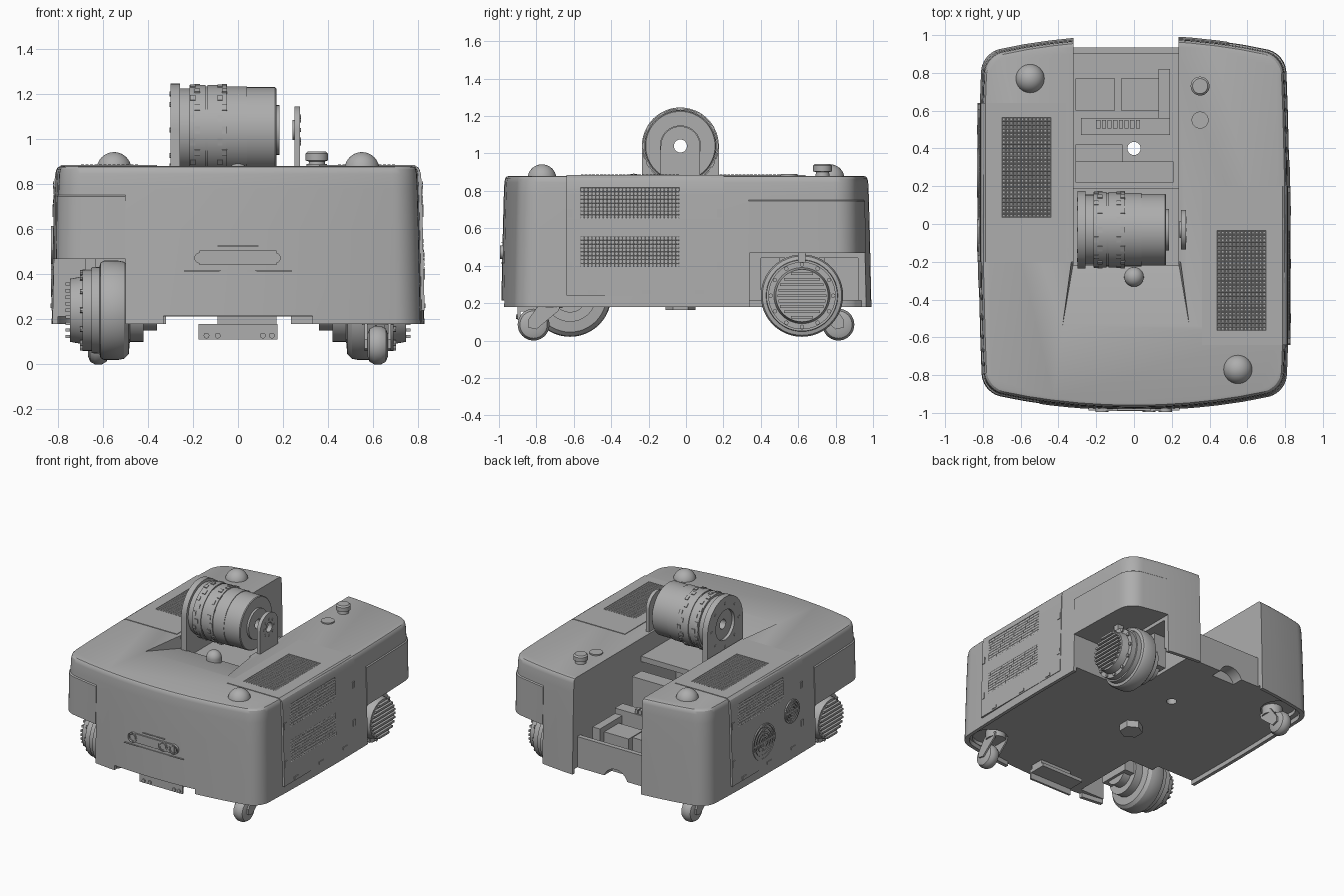
import bpy, bmesh
from math import pi, sin, cos, radians, sqrt
from mathutils import Matrix, Vector

if "Cube" in bpy.data.objects:
    bpy.data.objects.remove(bpy.data.objects["Cube"])

grey = bpy.data.materials.new("machine grey")
grey.use_nodes = True
grey.diffuse_color = (0.42, 0.42, 0.42, 1)
grey.node_tree.nodes["Principled BSDF"].inputs["Base Color"].default_value = (0.42, 0.42, 0.42, 1)

HERE = Matrix.Identity(4)
TURNED = Matrix.Rotation(pi, 4, 'Z')
AXES = {'X': HERE, 'Y': Matrix.Rotation(pi / 2, 4, 'Z'), 'Z': Matrix.Rotation(-pi / 2, 4, 'Y')}


def finish(bm, name, turn=HERE, fix=True):
    if fix:
        bmesh.ops.recalc_face_normals(bm, faces=bm.faces)
    bm.transform(turn)
    mesh = bpy.data.meshes.new(name)
    bm.to_mesh(mesh)
    bm.free()
    mesh.materials.append(grey)
    ob = bpy.data.objects.new(name, mesh)
    bpy.context.collection.objects.link(ob)
    return ob


def boxes(name, *dims, turn=HERE):
    bm = bmesh.new()
    for x0, x1, y0, y1, z0, z1 in dims:
        m = Matrix.Translation(((x0 + x1) / 2, (y0 + y1) / 2, (z0 + z1) / 2))
        bmesh.ops.create_cube(bm, size=1, matrix=m @ Matrix.Diagonal((x1 - x0, y1 - y0, z1 - z0, 1)))
    return finish(bm, name, turn)


def lathe(name, prof, axis='Z', loc=(0, 0, 0), turn=HERE, steps=40, closed=False):
    """Revolve (along axis, radius) pairs."""
    bm = bmesh.new()
    vs = [bm.verts.new((u, r, 0)) for u, r in prof]
    es = [bm.edges.new(p) for p in zip(vs, vs[1:] + vs[:1] if closed else vs[1:])]
    bmesh.ops.spin(bm, geom=vs + es, cent=(0, 0, 0), axis=(1, 0, 0), angle=2 * pi, steps=steps)
    bmesh.ops.remove_doubles(bm, verts=bm.verts, dist=1e-5)
    bm.transform(Matrix.Translation(loc) @ AXES[axis])
    return finish(bm, name, turn)


def disc(name, r, a, b, axis='Z', loc=(0, 0, 0), turn=HERE, steps=32):
    return lathe(name, [(a, 0), (a, r), (b, r), (b, 0)], axis, loc, turn, steps)


def dome(name, r, loc, turn=HERE, stem=0.0):
    arc = [(r * sin(i * pi / 20), r * cos(i * pi / 20)) for i in range(10)]
    return lathe(name, [(-stem - 0.02, 0), (-stem - 0.02, r)] + arc + [(r, 0)], 'Z', loc, turn)


def prism(name, pts, plane, a, b, turn=HERE):
    """Extrude a flat outline along the axis that is missing from plane."""
    place = {'YZ': lambda p: (a, *p), 'XZ': lambda p: (p[0], a, p[1])}[plane]
    bm = bmesh.new()
    face = bm.faces.new([bm.verts.new(place(p)) for p in pts])
    out = bmesh.ops.extrude_face_region(bm, geom=[face])
    move = Vector((b - a, 0, 0) if plane == 'YZ' else (0, b - a, 0))
    bmesh.ops.translate(bm, vec=move, verts=[v for v in out['geom'] if isinstance(v, bmesh.types.BMVert)])
    return finish(bm, name, turn)


def carve(ob, *cutters, operation='DIFFERENCE'):
    for c in cutters:
        mod = ob.modifiers.new("carve", 'BOOLEAN')
        mod.object, mod.operation, mod.solver = c, operation, 'EXACT'
        bpy.context.view_layer.objects.active = ob
        bpy.ops.object.modifier_apply(modifier=mod.name)
        bpy.data.objects.remove(c)


def perforated(name, w, h, nx, ny, place, turn):
    """Sheet with rows of small sunk holes."""
    bm = bmesh.new()
    bmesh.ops.create_grid(bm, x_segments=nx, y_segments=ny, size=0.5)
    bm.transform(Matrix.Diagonal((w, h, 1, 1)))
    holes = list(bm.faces)
    bmesh.ops.inset_individual(bm, faces=holes, thickness=w / nx * 0.3)
    bmesh.ops.translate(bm, vec=(0, 0, -0.003), verts=list({v for f in holes for v in f.verts}))
    bm.transform(place)
    return finish(bm, name, turn, fix=False)


def outline():
    """Plan of the shell: bowed ends, nearly straight sides, round corners."""
    q = [(x, 1 - 0.143 * x * x) for x in (0, 0.15, 0.3, 0.45, 0.58)]
    q += [(0.68 + 0.13 * cos(radians(t)), 0.8 + 0.13 * sin(radians(t))) for t in range(82, 0, -9)]
    q += [(0.827 - 0.027 * y * y, y) for y in (0.6, 0.3, 0)]
    right = q + [(x, -0.988 * y) for x, y in q[-2::-1]]
    return right + [(-x, y) for x, y in right[-2:0:-1]]


def loft(name, levels):
    bm = bmesh.new()
    rings = [[bm.verts.new((x * (1 - i / 0.82), y * (1 - i), z)) for x, y in outline()] for z, i in levels]
    for a, b in zip(rings, rings[1:]):
        n = len(a)
        for k in range(n):
            bm.faces.new((a[k], a[(k + 1) % n], b[(k + 1) % n], b[k]))
    bm.faces.new(rings[0])
    bm.faces.new(rings[-1])
    return finish(bm, name)


# Front ramp cutter with flaring sides
bm = bmesh.new()
for y, z, spread in ((-0.55, 0.883, 0.06), (-0.2, 0.79, 0), (-0.2, 0.883, 0.012)):
    for x in (-0.32 - spread, 0.235 + spread):
        bm.verts.new((x, y, z))
        bm.verts.new((x, y, 1.1))
bmesh.ops.convex_hull(bm, input=bm.verts)
bmesh.ops.delete(bm, geom=[v for v in bm.verts if not v.link_faces], context='VERTS')
ramp = finish(bm, "ramp_cut")

# Main shell with rear slot, raised floor, wheel wells and caster recesses
body = loft("body_shell", [(0.18, 0), (0.6, 0.009), (0.78, 0.014), (0.845, 0.017), (0.866, 0.021), (0.876, 0.029), (0.88, 0.042)])
carve(body,
      boxes("slot_cut", (-0.32, 0.235, -0.22, 0.9, 0.3, 1.1)),
      boxes("slot_rear_cut", (-0.32, 0.235, 0.89, 1.1, 0.44, 1.1)),
      boxes("rear_wall_cut", (-0.32, 0.235, 0.935, 1.1, 0.1, 1.1)),
      ramp,
      loft("floor_cut", [(0.1, 0.025), (0.213, 0.025)]),
      disc("arch_cut", 0.1, 0.85, 1.05, 'Y', (-0.08, 0, 0.18)),
      disc("floor_hole_cut", 0.035, 0.1, 0.4, 'Z', (0, 0.4, 0)),
      boxes("front_notch_cut", (-0.33, 0.33, -1.1, -0.93, 0.1, 0.215)))
for turn in (HERE, TURNED):
    carve(body,
          boxes("well_cut", (0.5, 1, 0.34, 1.1, 0.1, 0.47), turn=turn),
          boxes("motor_cut", (0.3, 0.51, 0.4, 0.92, 0.1, 0.44), turn=turn),
          disc("caster_cut", 0.12, 0.1, 0.24, 'Z', (0.63, -0.78, 0), turn))

for side, turn in (("left", HERE), ("right", TURNED)):
    # Fender ledge over the drive wheel
    fender = loft(side + "_fender", [(0.467, 0.003), (0.745, 0.006), (0.757, 0.02)])
    carve(fender, boxes("keep", (0.5, 1, 0.335, 1.1, 0.4, 0.9), turn=turn), operation='INTERSECT')

    # Hatch that wraps over the side and top, with vents and latches
    prism(side + "_hatch", [(0.77, 0.24), (0.828, 0.24), (0.82, 0.6), (0.816, 0.78), (0.812, 0.845), (0.804, 0.868),
                            (0.785, 0.884), (0.36, 0.884), (0.36, 0.86), (0.77, 0.86)], 'XZ', -0.64, 0.2, turn)
    latches = [(0.79, x, y - 0.013, y + 0.013, z - 0.023, z + 0.023) for y in (-0.62, 0.18) for x, z in ((0.829, 0.4), (0.823, 0.68))]
    latches += [(0.79, 0.832, y - 0.025, y + 0.025, 0.25, 0.27) for y in (-0.5, -0.21, 0.07)]
    boxes(side + "_hatch_latches", *latches, turn=turn)
    perforated(side + "_top_vent", 0.26, 0.53, 13, 26, Matrix.Translation((0.57, -0.3, 0.888)), turn)
    facing = Matrix.Rotation(-0.023, 4, 'Y') @ Matrix.Rotation(pi / 2, 4, 'Z') @ Matrix.Rotation(pi / 2, 4, 'X')
    perforated(side + "_upper_side_vent", 0.53, 0.165, 26, 8, Matrix.Translation((0.8215, -0.3, 0.735)) @ facing, turn)
    if side == "left":
        perforated("left_lower_side_vent", 0.53, 0.165, 26, 8, Matrix.Translation((0.827, -0.3, 0.475)) @ facing, turn)
    else:
        # Round fan grilles
        for name, y, z, r in (("large", -0.27, 0.43, 0.13), ("small", 0.06, 0.53, 0.085)):
            for k in (1, 0.78, 0.56, 0.34):
                lathe(name + "_fan_ring", [(0.81, r * k), (0.83, r * k), (0.83, r * k - 0.012), (0.81, r * k - 0.012)],
                      'X', (0, y, z), turn, closed=True)
            boxes(name + "_fan_bars", (0.81, 0.829, y - r, y + r, z - 0.006, z + 0.006),
                  (0.81, 0.829, y - 0.006, y + 0.006, z - r, z + r), turn=turn)

    # Corner signal dome
    dome(side + "_signal_dome", 0.077, (0.55, -0.77, 0.865), turn)

    # Drive wheel with tyre, hub, motor, fins and bolts
    c = (0, 0.62, 0.24)
    lathe(side + "_drive_wheel", [(0.36, 0), (0.36, 0.09), (0.42, 0.09), (0.42, 0.14), (0.48, 0.14), (0.485, 0.195),
                                  (0.505, 0.215), (0.53, 0.22), (0.595, 0.22), (0.61, 0.212), (0.615, 0.192), (0.65, 0.19),
                                  (0.65, 0.18), (0.69, 0.18), (0.69, 0.15), (0.745, 0.14), (0.745, 0)], 'X', c, turn, 48)
    fins = []
    for k in range(-4, 5):
        z, half = k * 0.029, sqrt(0.13 ** 2 - (k * 0.029) ** 2)
        fins.append((0.74, 0.765, 0.62 - half, 0.62 + half, 0.233 + z, 0.247 + z))
    boxes(side + "_wheel_fins", *fins, turn=turn)
    for k in range(12):
        a = k * pi / 6
        disc(side + "_wheel_bolt", 0.012, 0.68, 0.702, 'X', (0, 0.62 + 0.167 * cos(a), 0.24 + 0.167 * sin(a)), turn, 8)
    boxes(side + "_wheel_mount", (0.34, 0.44, 0.5, 0.74, 0.2, 0.45), (0.63, 0.68, 0.6, 0.64, 0.4, 0.48), turn=turn)

    # Swivel caster
    lathe(side + "_caster_wheel", [(-0.045, 0), (-0.045, 0.05), (-0.036, 0.073), (-0.015, 0.085), (0.015, 0.085),
                                   (0.036, 0.073), (0.045, 0.05), (0.045, 0)], 'X', (0.62, -0.815, 0.085), turn)
    fork = [(-0.845, 0.07), (-0.8, 0.06), (-0.68, 0.16), (-0.67, 0.2), (-0.78, 0.2), (-0.845, 0.11)]
    for x in (0.562, 0.666):
        prism(side + "_caster_fork", fork, 'YZ', x, x + 0.012, turn)
    disc(side + "_caster_swivel", 0.07, 0.175, 0.245, 'Z', (0.62, -0.73, 0), turn)

# Drum between its two upright plates
c = (0, -0.03, 1.04)
lathe("drum", [(-0.28, 0.1), (-0.26, 0.185), (-0.215, 0.185), (-0.215, 0.2), (-0.145, 0.2), (-0.145, 0.194), (-0.135, 0.194),
               (-0.135, 0.2), (-0.05, 0.2), (-0.05, 0.194), (0.04, 0.194), (0.04, 0.19), (0.165, 0.19), (0.17, 0.185),
               (0.17, 0.11), (0.185, 0.11), (0.185, 0.035), (-0.28, 0.035)], 'X', c, steps=64, closed=True)
bm = bmesh.new()
for x in (-0.19, -0.07):
    for k in range(24):
        spot = Matrix.Translation(c) @ Matrix.Rotation(k * pi / 12, 4, 'X') @ Matrix.Translation((x + 0.01 * (-1) ** k, 0, 0.198))
        bmesh.ops.create_cube(bm, size=1, matrix=spot @ Matrix.Diagonal((0.024, 0.03, 0.014, 1)))
finish(bm, "drum_teeth")


def upright(name, r, hole, x0, x1):
    top = [(-0.03 + r * cos(k * pi / 24), 1.04 + r * sin(k * pi / 24)) for k in range(25)]
    ob = prism(name, top + [(-0.03 - r, 0.74), (-0.03 + r, 0.74)], 'YZ', x0, x1)
    carve(ob, disc("bore", hole, x0 - 0.1, x1 + 0.1, 'X', c))


upright("drum_back_plate", 0.206, 0.11, -0.3, -0.257)
upright("drum_front_plate", 0.105, 0.035, 0.25, 0.276)
lathe("drum_front_bearing", [(0.242, 0.035), (0.242, 0.045), (0.26, 0.045), (0.26, 0.035)], 'X', c, closed=True)
for k in range(8):
    a = k * pi / 4
    disc("drum_plate_bolt", 0.009, 0.27, 0.279, 'X', (0, -0.03 + 0.06 * cos(a), 1.04 + 0.06 * sin(a)), steps=8)
    disc("drum_flange_bolt", 0.011, -0.303, -0.29, 'X', (0, -0.03 + 0.16 * cos(a), 1.04 + 0.16 * sin(a)), steps=8)
boxes("drum_deck", (-0.32, 0.235, -0.24, 0.19, 0.71, 0.75))

# Equipment inside the rear slot
boxes("slot_equipment", (-0.31, 0.21, 0.22, 0.33, 0.3, 0.66), (-0.31, -0.06, 0.33, 0.42, 0.3, 0.6),
      (-0.31, -0.1, 0.6, 0.77, 0.3, 0.46), (-0.07, 0.13, 0.6, 0.77, 0.3, 0.44), (0.13, 0.19, 0.56, 0.82, 0.3, 0.48),
      (-0.28, 0.19, 0.47, 0.56, 0.3, 0.52))
boxes("terminal_strip", *[(-0.2 + k * 0.03, -0.178 + k * 0.03, 0.505, 0.55, 0.51, 0.55) for k in range(8)])

# Top controls
dome("front_knob", 0.052, (0, -0.28, 0.84), stem=0.05)
lathe("stop_button", [(0.86, 0), (0.86, 0.04), (0.9, 0.035), (0.905, 0.05), (0.935, 0.05), (0.945, 0.04), (0.945, 0)],
      'Z', (0.35, 0.73, 0))
disc("push_button", 0.045, 0.87, 0.889, 'Z', (0.35, 0.55, 0))

# Front sensor bar with lenses
boxes("sensor_bar", (-0.17, 0.17, -0.99, -0.95, 0.44, 0.505), (-0.09, 0.09, -0.988, -0.95, 0.523, 0.527),
      (-0.24, 0.24, -0.988, -0.95, 0.413, 0.417))
for x in (-0.17, 0.08, 0.165):
    lathe("sensor_lens", [(-0.994, 0.035), (-0.95, 0.035), (-0.95, 0), (-0.985, 0), (-0.985, 0.024), (-0.994, 0.024)],
          'Y', (x, 0, 0.472))

# Underside bracket, its bolts and the central sensor
boxes("front_bracket", (-0.175, 0.175, -0.9, -0.885, 0.11, 0.165), (-0.175, 0.175, -0.9, -0.76, 0.155, 0.18),
      (-0.09, 0.17, -0.88, -0.78, 0.17, 0.22))
for x in (-0.14, -0.09, 0.11, 0.15):
    disc("bracket_bolt", 0.013, -0.908, -0.89, 'Y', (x, 0, 0.128), steps=10)
disc("belly_sensor", 0.08, 0.163, 0.22, 'Z', (0, -0.03, 0), steps=6)

# Smooth round parts, keep edges sharp
for ob in bpy.context.scene.objects:
    ob.select_set(ob.type == 'MESH')
bpy.context.view_layer.objects.active = body
bpy.ops.object.shade_smooth_by_angle(angle=radians(30))
